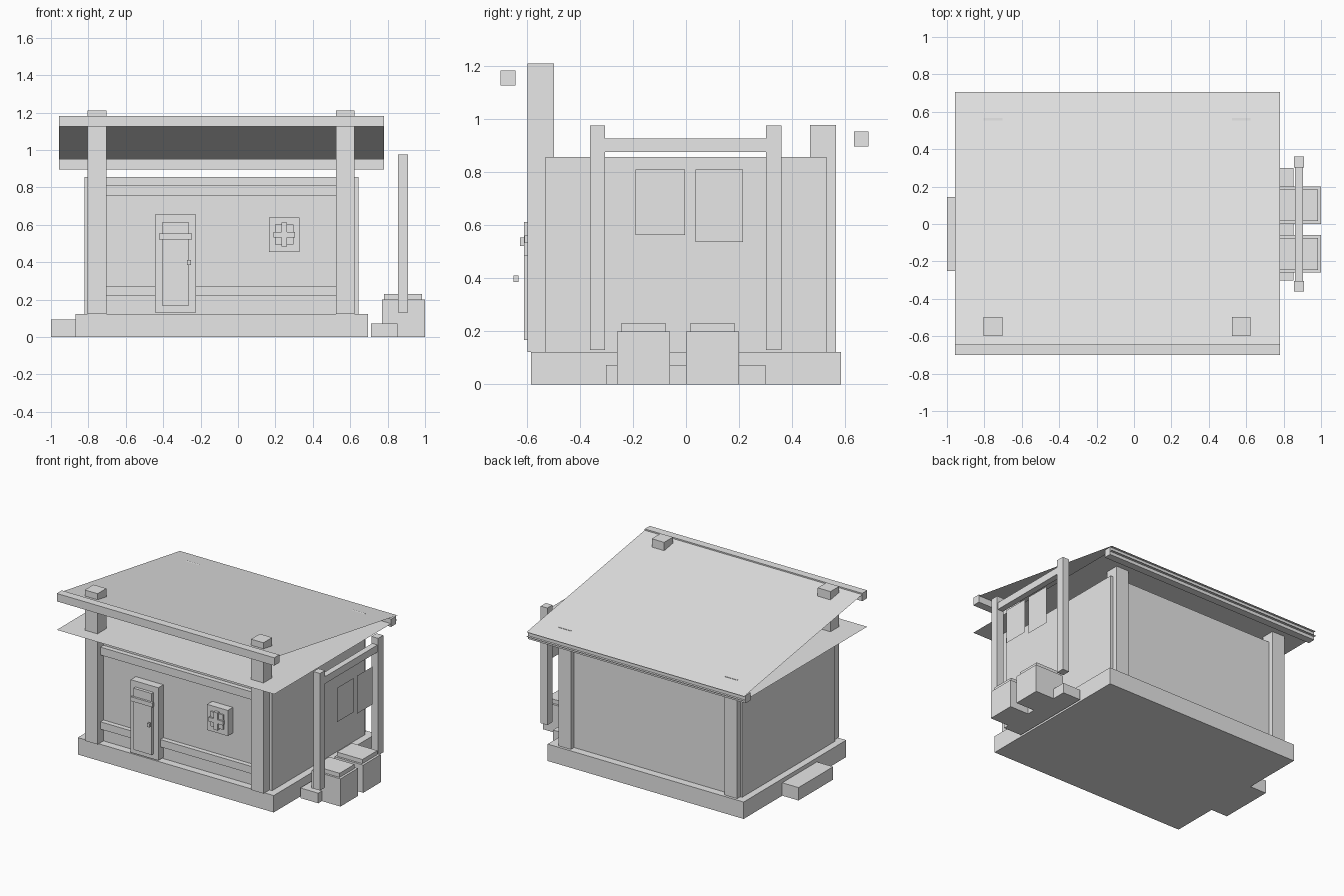
import bpy

cube = bpy.data.objects.get("Cube")
if cube:
    bpy.data.objects.remove(cube, do_unlink=True)

grey = bpy.data.materials.new("plain_grey")
grey.use_nodes = True
grey.diffuse_color = (0.8, 0.8, 0.8, 1)
grey.node_tree.nodes["Principled BSDF"].inputs["Base Color"].default_value = grey.diffuse_color


def add_mesh(name, verts, faces):
    mesh = bpy.data.meshes.new(name)
    mesh.from_pydata(verts, [], faces)
    mesh.materials.append(grey)
    obj = bpy.data.objects.new(name, mesh)
    bpy.context.collection.objects.link(obj)
    return obj


def box(name, x, y, z):
    """Box spanning the (low, high) pairs on each axis."""
    verts = [(a, b, c) for a in x for b in y for c in z]
    faces = [(0, 1, 3, 2), (4, 6, 7, 5), (0, 4, 5, 1),
             (2, 3, 7, 6), (0, 2, 6, 4), (1, 5, 7, 3)]
    return add_mesh(name, verts, faces)


def sheet(name, corners):
    return add_mesh(name, corners, [(0, 1, 2, 3)])


# Foundation, side step and hut body
box("foundation", (-0.87, 0.695), (-0.585, 0.585), (0, 0.122))
box("side_step", (-1.0, -0.87), (-0.25, 0.145), (0, 0.093))
box("hut_body", (-0.82, 0.643), (-0.53, 0.53), (0.122, 0.857))

# Corner posts, the front pair taller
for side, x in (("right", (-0.805, -0.703)), ("left", (0.523, 0.622))):
    box(f"front_post_{side}", x, (-0.598, -0.498), (0.122, 1.21))
    box(f"back_post_{side}", x, (0.468, 0.566), (0.122, 0.978))

# Sloping roof sheet, flat ceiling sheet and the eave beams
roof_x = (-0.957, 0.78)
for name, front_z, back_z in (("roof_sheet", 1.183, 0.953), ("ceiling_sheet", 0.92, 0.92)):
    lo, hi = roof_x
    sheet(name, [(lo, -0.7, front_z), (hi, -0.7, front_z),
                 (hi, 0.705, back_z), (lo, 0.705, back_z)])
box("front_eave_beam", roof_x, (-0.7, -0.643), (1.126, 1.183))
box("back_eave_beam", roof_x, (0.633, 0.687), (0.897, 0.953))

# Front wall rails
for name, z in (("upper_rail", (0.755, 0.812)), ("lower_rail", (0.22, 0.273))):
    box(name, (-0.703, 0.523), (-0.565, -0.53), z)

# Door
box("door_frame", (-0.445, -0.225), (-0.588, -0.53), (0.13, 0.655))
box("door_panel", (-0.407, -0.263), (-0.61, -0.588), (0.168, 0.612))
box("door_bar", (-0.422, -0.245), (-0.625, -0.61), (0.522, 0.553))
box("door_knob", (-0.272, -0.252), (-0.65, -0.631), (0.385, 0.411))

# Window with crossed bars
box("window_frame", (0.165, 0.33), (-0.588, -0.53), (0.455, 0.64))
box("window_pane", (0.197, 0.298), (-0.597, -0.588), (0.495, 0.602))
box("window_upright", (0.233, 0.262), (-0.61, -0.588), (0.485, 0.612))
box("window_crossbar", (0.19, 0.305), (-0.609, -0.588), (0.533, 0.562))

# Hanging rack beside the hut
box("rack_plinth", (0.71, 0.852), (-0.302, 0.3), (0, 0.073))
for side, y in (("front", (-0.362, -0.305)), ("back", (0.302, 0.36))):
    box(f"rack_post_{side}", (0.855, 0.908), y, (0.13, 0.975))
box("rack_bar", (0.86, 0.903), (-0.305, 0.302), (0.875, 0.926))
for i, (y0, y1, z0) in enumerate(((-0.19, -0.003, 0.563), (0.035, 0.215, 0.537))):
    sheet(f"hanging_cloth_{i + 1}", [(0.925, y0, z0), (0.925, y1, z0),
                                     (0.925, y1, 0.81), (0.925, y0, 0.81)])

# Lidded crates
for i, y in enumerate((-0.26, 0.0)):
    box(f"crate_{i + 1}", (0.77, 1.0), (y, y + 0.2), (0, 0.2))
    box(f"crate_lid_{i + 1}", (0.78, 0.983), (y + 0.015, y + 0.185), (0.2, 0.23))
